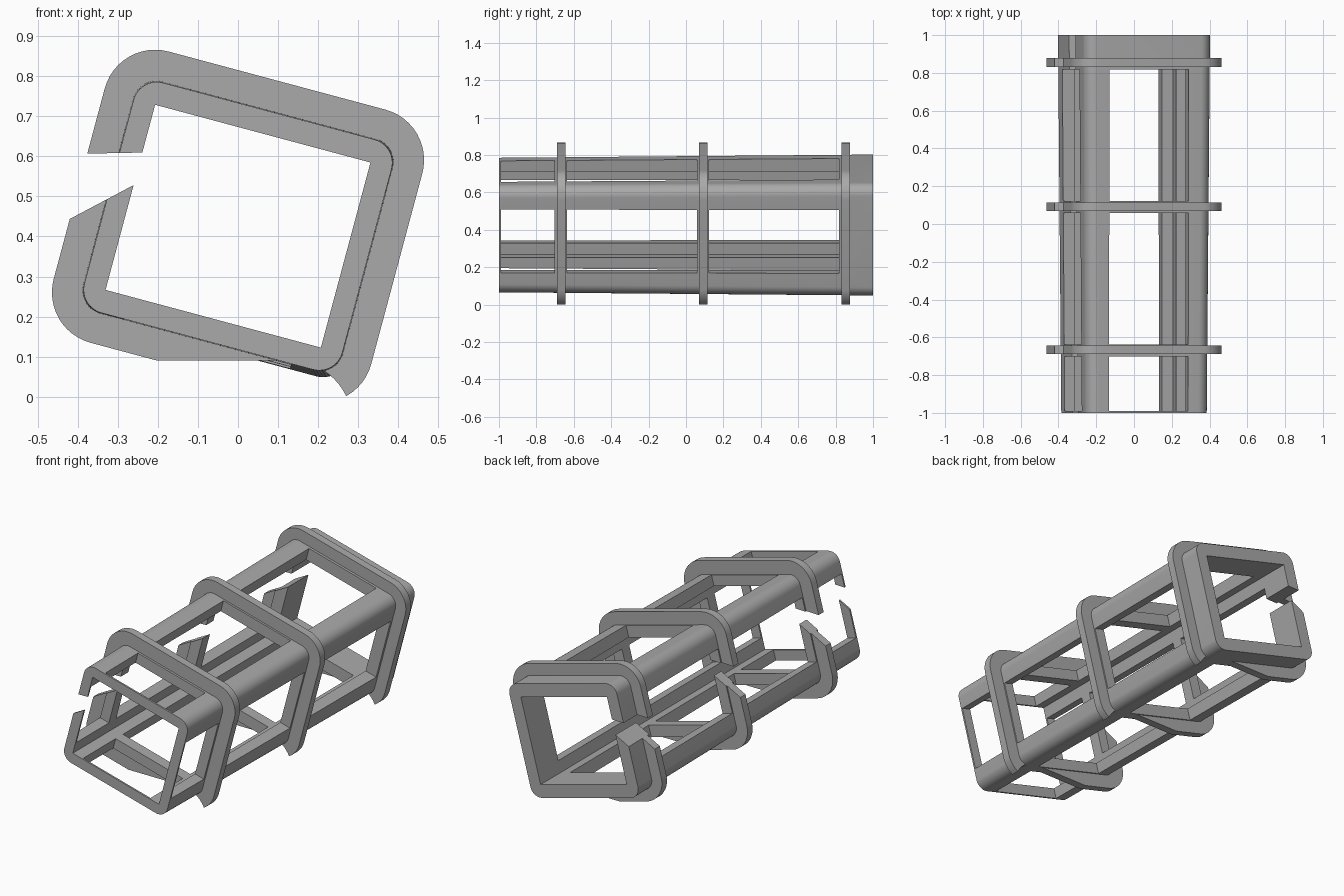
import bpy, bmesh, math
from mathutils import Matrix, Vector

if "Cube" in bpy.data.objects:
    bpy.data.objects.remove(bpy.data.objects["Cube"], do_unlink=True)

TILT = Matrix.Translation((0, 0, 0.4255)) @ Matrix.Rotation(math.radians(15), 4, 'Y')
FLAT = Matrix.Identity(4)
BORE = (0.278, 0.239)
BANDS = (-0.667, 0.092, 0.855)

grey = bpy.data.materials.new("mid_grey")
grey.use_nodes = True
grey.diffuse_color = (0.4, 0.4, 0.4, 1)
grey.node_tree.nodes["Principled BSDF"].inputs["Base Color"].default_value = (0.4, 0.4, 0.4, 1)


def rounded(w, h, r, steps=12):
    """Outline of a rounded rectangle from half sizes."""
    pts = []
    for k, (sx, sz) in enumerate(((1, 1), (-1, 1), (-1, -1), (1, -1))):
        for i in range(steps + 1):
            a = math.pi / 2 * (k + i / steps)
            pts.append((sx * (w - r) + r * math.cos(a), sz * (h - r) + r * math.sin(a)))
    return pts


def rect(w, h):
    return [(w, h), (-w, h), (-w, -h), (w, -h)]


def loft(name, front, back, y0, y1, matrix):
    """Closed solid between two outlines in the xz plane."""
    bm = bmesh.new()
    a = [bm.verts.new(matrix @ Vector((x, y0, z))) for x, z in front]
    b = [bm.verts.new(matrix @ Vector((x, y1, z))) for x, z in back]
    bm.faces.new(a)
    bm.faces.new(b)
    for i in range(len(a)):
        j = (i + 1) % len(a)
        bm.faces.new((a[i], a[j], b[j], b[i]))
    bmesh.ops.recalc_face_normals(bm, faces=bm.faces)
    mesh = bpy.data.meshes.new(name)
    bm.to_mesh(mesh)
    bm.free()
    mesh.materials.append(grey)
    obj = bpy.data.objects.new(name, mesh)
    bpy.context.collection.objects.link(obj)
    return obj


def cut(obj, outline, y0, y1, matrix):
    """Subtract a prism from the object."""
    tool = loft("cutter", outline, outline, y0, y1, matrix)
    tool.hide_render = True
    mod = obj.modifiers.new("cut", 'BOOLEAN')
    mod.operation, mod.solver, mod.object = 'DIFFERENCE', 'EXACT', tool
    bpy.context.view_layer.objects.active = obj
    bpy.ops.object.modifier_apply(modifier=mod.name)
    bpy.data.objects.remove(tool, do_unlink=True)


def finish(obj):
    bpy.ops.object.select_all(action='DESELECT')
    obj.select_set(True)
    bpy.context.view_layer.objects.active = obj
    bpy.ops.object.shade_smooth_by_angle(angle=math.radians(30))


# Side slot outline, and the underside relief with its round end
slot = [(-0.7, 0.6), (-0.2, 0.61), (-0.2, 0.56), (-0.7, 0.295)]
relief = [(-0.6, -0.3), (-0.6, 0.09), (0.13, 0.09)]
for i in range(1, 17):
    a = math.pi / 2 * (1 - i / 16)
    relief.append((0.13 + 0.155 * math.cos(a), -0.065 + 0.155 * math.sin(a)))
relief.append((0.285, -0.3))

# Tapered square tube with windows between the bands
tube = loft("tube_frame", rounded(0.333, 0.297, 0.06), rounded(0.347, 0.311, 0.06), -1, 1, TILT)
cut(tube, rect(*BORE), -1.2, 1.2, TILT)
for y0, y1 in ((-0.99, -0.702), (-0.637, 0.058), (0.122, 0.818)):
    cut(tube, rect(0.217, 0.6), y0, y1, TILT)
    cut(tube, rect(0.6, 0.175), y0, y1, TILT)
cut(tube, slot, -1.2, 1.2, FLAT)
finish(tube)

# Flange bands around the tube
for name, y in zip(("front_flange", "middle_flange", "back_flange"), BANDS):
    outline = rounded(0.41, 0.376, 0.13)
    band = loft(name, outline, outline, y - 0.0225, y + 0.0225, TILT)
    cut(band, rect(BORE[0] + 0.02, BORE[1] + 0.02), y - 0.2, y + 0.2, TILT)
    cut(band, relief, y - 0.2, y + 0.2, FLAT)
    cut(band, slot, y - 0.2, y + 0.2, FLAT)
    finish(band)
